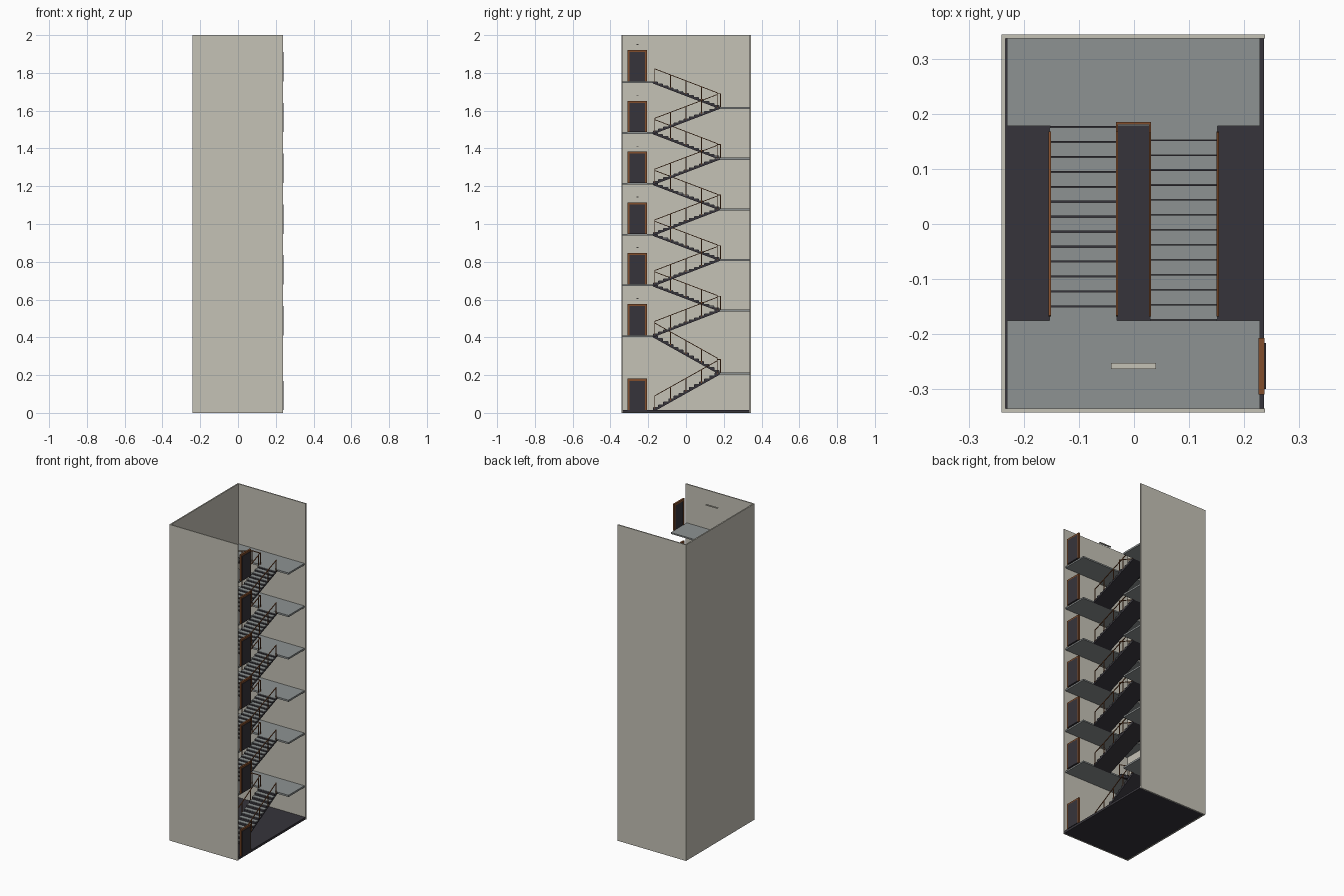
import bpy, bmesh
from mathutils import Vector, Matrix

if "Cube" in bpy.data.objects:
    bpy.data.objects.remove(bpy.data.objects["Cube"])


def material(name, rgb):
    m = bpy.data.materials.new(name)
    m.diffuse_color = (*rgb, 1)
    m.use_nodes = True
    m.node_tree.nodes["Principled BSDF"].inputs["Base Color"].default_value = m.diffuse_color
    return m


PLASTER = material("cream plaster", (0.56, 0.54, 0.47))
GREY = material("grey concrete", (0.27, 0.29, 0.29))
DARK = material("dark charcoal", (0.037, 0.034, 0.043))
BROWN = material("brown wood", (0.22, 0.075, 0.025))


def box(bm, x0, x1, y0, y1, z0, z1):
    size = Matrix.Diagonal((x1 - x0, y1 - y0, z1 - z0, 1))
    mid = Matrix.Translation(((x0 + x1) / 2, (y0 + y1) / 2, (z0 + z1) / 2))
    bmesh.ops.create_cube(bm, size=1, matrix=mid @ size)


def beam(bm, p, q, w=0.004):
    """Square bar running from p to q."""
    p, q = Vector(p), Vector(q)
    d = q - p
    rot = d.to_track_quat('Z', 'Y').to_matrix().to_4x4()
    m = Matrix.Translation((p + q) / 2) @ rot @ Matrix.Diagonal((w, w, d.length, 1))
    bmesh.ops.create_cube(bm, size=1, matrix=m)


def prism(bm, profile, x0, x1):
    """Extrude a y-z profile along x."""
    face = bm.faces.new([bm.verts.new((x0, y, z)) for y, z in profile])
    ext = bmesh.ops.extrude_face_region(bm, geom=[face])
    verts = [g for g in ext["geom"] if isinstance(g, bmesh.types.BMVert)]
    bmesh.ops.translate(bm, verts=verts, vec=(x1 - x0, 0, 0))


def finish(bm, name, mat):
    bmesh.ops.recalc_face_normals(bm, faces=bm.faces)
    me = bpy.data.meshes.new(name)
    bm.to_mesh(me)
    bm.free()
    me.materials.append(mat)
    bpy.context.collection.objects.link(bpy.data.objects.new(name, me))


# Levels of door floors and half landings
FLOORS = [0.015, 0.411, 0.68, 0.948, 1.217, 1.486, 1.755]
HALVES = [0.213, 0.547, 0.815, 1.083, 1.351, 1.62]
Y_FRONT, Y_BACK = -0.175, 0.178
STEPS = 13
RUN = (Y_BACK - Y_FRONT) / STEPS
RAIL = 0.07

# Shell: three walls, open on the right
bm = bmesh.new()
box(bm, -0.241, 0.238, -0.342, -0.335, 0, 2)
box(bm, -0.241, 0.238, 0.337, 0.344, 0, 2)
box(bm, -0.241, -0.233, -0.335, 0.337, 0, 2)
finish(bm, "walls", PLASTER)

bm = bmesh.new()
box(bm, -0.233, 0.236, -0.335, 0.337, 0.001, 0.015)
finish(bm, "ground_floor", DARK)

# Landings
bm = bmesh.new()
for z in FLOORS[1:]:
    box(bm, -0.231, 0.229, -0.335, Y_FRONT, z - 0.009, z)
for z in HALVES:
    box(bm, -0.231, 0.229, Y_BACK, 0.337, z - 0.011, z)
finish(bm, "landings", GREY)

# Flights: dark sawtooth body, grey treads, railings on both edges
body, treads, rails = bmesh.new(), bmesh.new(), bmesh.new()


def flight(x0, x1, z0, z1, d):
    start = Y_FRONT if d > 0 else Y_BACK
    rise = (z1 - z0) / STEPS
    thick, gap = 0.003, 0.003 if d < 0 else 0.002
    profile = []
    for i in range(STEPS):
        ya, yb = start + d * i * RUN, start + d * (i + 1) * RUN
        top = z0 + (i + 1) * rise - thick
        profile += [(ya, top), (yb, top)]
        ys = sorted((ya + d * gap, yb))
        box(treads, x0, x1, ys[0], ys[1], top, top + thick)
    profile += [(start + d * STEPS * RUN, z1 - 0.011), (start, z0 - 0.011)]
    prism(body, profile, x0 + 0.001, x1 - 0.001)

    def slope(y):
        return z0 + (z1 - z0) * (y - start) / (d * STEPS * RUN)
    for x in (x0, x1):
        for k in range(5):
            y = -0.165 + 0.0825 * k
            beam(rails, (x, y, slope(y)), (x, y, slope(y) + RAIL))
        beam(rails, (x, -0.167, slope(-0.167) + RAIL), (x, 0.167, slope(0.167) + RAIL))


for lower, half, upper in zip(FLOORS, HALVES, FLOORS[1:]):
    flight(0.029, 0.152, lower, half, 1)
    flight(-0.153, -0.031, half, upper, -1)
    # Guard rail across the stair well at the half landing
    top = half + RAIL
    beam(rails, (-0.031, 0.183, top), (0.029, 0.183, top))
    for x in (-0.031, 0.029):
        beam(rails, (x, 0.183, half), (x, 0.183, top + 0.002))
        beam(rails, (x, 0.165, top), (x, 0.183, top))
finish(body, "flight_bodies", DARK)
finish(treads, "treads", GREY)
finish(rails, "railings", BROWN)

# Doors on the open side, with a frame, and a lamp bar on each upper floor
frames, panels, lamps = bmesh.new(), bmesh.new(), bmesh.new()
for z in FLOORS:
    box(frames, 0.226, 0.237, -0.310, -0.298, z, z + 0.166)
    box(frames, 0.226, 0.237, -0.219, -0.207, z, z + 0.166)
    box(frames, 0.226, 0.237, -0.298, -0.219, z + 0.154, z + 0.166)
    box(panels, 0.229, 0.240, -0.300, -0.216, z, z + 0.155)
    if z > 0.1:
        box(lamps, -0.042, 0.040, -0.263, -0.252, z + 0.193, z + 0.197)
finish(frames, "door_frames", BROWN)
finish(panels, "door_panels", DARK)
finish(lamps, "ceiling_lamps", PLASTER)
